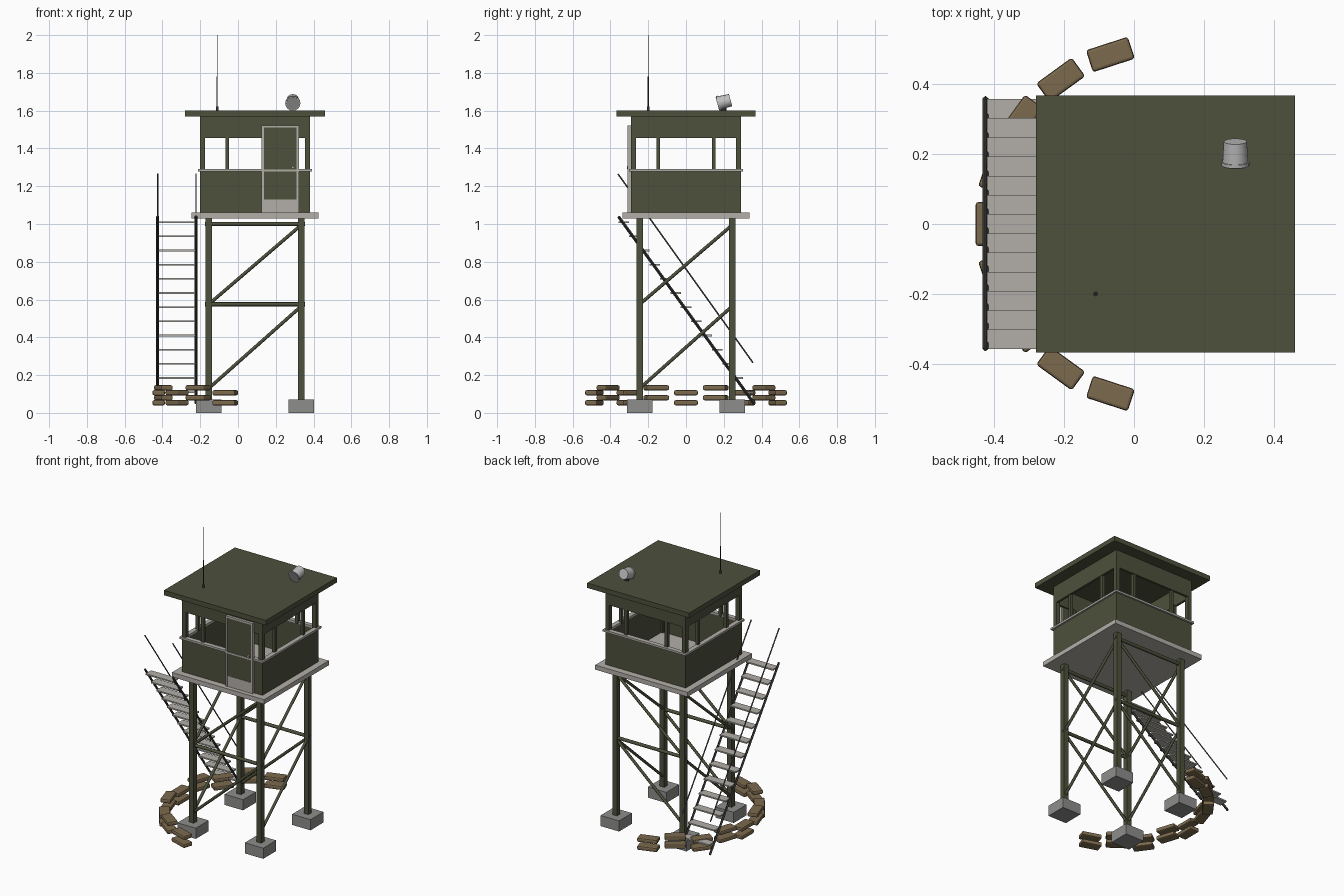
import bpy, math
from mathutils import Vector

if "Cube" in bpy.data.objects:
    bpy.data.objects.remove(bpy.data.objects["Cube"])

CX = 0.09  # tower centre line


def mat(name, r, g, b):
    m = bpy.data.materials.new(name)
    m.diffuse_color = (r, g, b, 1)
    m.use_nodes = True
    m.node_tree.nodes["Principled BSDF"].inputs["Base Color"].default_value = m.diffuse_color
    return m


OLIVE = mat("olive_paint", 0.075, 0.082, 0.045)
GREY = mat("light_grey_metal", 0.45, 0.43, 0.40)
CONCRETE = mat("concrete", 0.27, 0.27, 0.265)
DARK = mat("dark_metal", 0.035, 0.037, 0.033)
RAIL = mat("rail_metal", 0.10, 0.10, 0.10)
SAND = mat("sandbag_cloth", 0.20, 0.143, 0.075)
LAMP = mat("lamp_metal", 0.52, 0.52, 0.52)


def box(name, x0, x1, y0, y1, z0, z1, m, rot=0, bevel=0):
    bpy.ops.mesh.primitive_cube_add(
        size=1, location=((x0 + x1) / 2, (y0 + y1) / 2, (z0 + z1) / 2))
    o = bpy.context.object
    o.name = name
    o.scale = (x1 - x0, y1 - y0, z1 - z0)
    bpy.ops.object.transform_apply(location=False, rotation=False, scale=True)
    o.rotation_euler.z = rot
    o.data.materials.append(m)
    if bevel:
        b = o.modifiers.new("soft_edges", 'BEVEL')
        b.width = bevel
        b.segments = 2
    return o


def rod(name, a, b, r, m, sides=8, r2=None):
    a, b = Vector(a), Vector(b)
    d = b - a
    bpy.ops.mesh.primitive_cone_add(
        vertices=sides, radius1=r, radius2=r if r2 is None else r2,
        depth=d.length, location=(a + b) / 2)
    o = bpy.context.object
    o.name = name
    o.rotation_euler = d.to_track_quat('Z', 'Y').to_euler()
    o.data.materials.append(m)
    if sides > 6:
        bpy.ops.object.shade_smooth_by_angle(angle=math.radians(50))
    return o


def ring(name, half, t, z0, z1, m):
    # four walls around the cabin centre
    for s in (-1, 1):
        e = sorted((s * half, s * (half - t)))
        box(name + "_x", CX - half, CX + half, e[0], e[1], z0, z1, m)
        box(name + "_y", CX + e[0], CX + e[1], -half + t, half - t, z0, z1, m)


# Footings and legs
L = 0.245
for sx in (-1, 1):
    for sy in (-1, 1):
        x, y = CX + sx * L, sy * L
        box("footing", x - .067, x + .067, y - .067, y + .067, 0, .07, CONCRETE)
        box("leg", x - .017, x + .017, y - .017, y + .017, .07, 1.03, OLIVE)

# Braces: beams front and back, one diagonal per bay on every side
for s in (-1, 1):
    for z in (.575, 1.0):
        rod("cross_beam", (CX - L - .02, s * L, z), (CX + L + .02, s * L, z), .011, OLIVE)
    for z0, z1 in ((.13, .565), (.575, .995)):
        rod("diagonal_brace", (CX - L, s * L, z0), (CX + L, s * L, z1), .009, OLIVE)
        rod("diagonal_brace", (CX + s * L, -L, z0), (CX + s * L, L, z1), .009, OLIVE)

# Platform, cabin walls, sill and roof
box("platform", CX - .335, CX + .335, -.335, .335, 1.03, 1.06, GREY)
ring("lower_wall", .292, .015, 1.06, 1.28, OLIVE)
ring("upper_wall", .292, .015, 1.455, 1.572, OLIVE)
ring("window_sill", .303, .03, 1.277, 1.29, GREY)
box("roof", CX - .37, CX + .37, -.368, .368, 1.57, 1.602, OLIVE)

# Corner posts and window posts
for sx in (-1, 1):
    for sy in (-1, 1):
        x, y = CX + sx * .278, sy * .278
        box("corner_post", x - .014, x + .014, y - .014, y + .014, 1.06, 1.572, OLIVE)
        for px, py in ((CX + sx * .147, y), (x, sy * .147)):
            box("window_post", px - .01, px + .01, py - .01, py + .01, 1.28, 1.46, OLIVE)

# Door with frame, kick plate and handle
box("door", .132, .315, -.304, -.285, 1.06, 1.515, OLIVE)
box("kick_plate", .138, .312, -.307, -.303, 1.06, 1.13, GREY)
for x in (.125, .31):
    box("door_frame_side", x, x + .012, -.309, -.288, 1.06, 1.522, GREY)
box("door_frame_top", .125, .322, -.309, -.288, 1.51, 1.522, GREY)
box("door_frame_middle", .125, .322, -.308, -.29, 1.277, 1.288, GREY)
rod("door_handle", (.29, -.300, 1.30), (.29, -.313, 1.30), .008, GREY)

# Stairs: treads, stringers and handrails
for i in range(13):
    y, z = .33 - .055 * i, .11 + .075 * i
    box("tread", -.42, -.225, y - .028, y + .028, z - .005, z + .004, GREY)
for x in (-.425, -.222):
    rod("stringer", (x, .36, .05), (x, -.358, 1.04), .008, DARK, 4)
    rod("handrail", (x, .355, .265), (x, -.36, 1.265), .004, RAIL, 6)

# Sandbag arc: every other stack sits half a bag higher
R = 0.51
for i in range(9):
    a = math.radians(108 + 18 * i)
    x, y = CX + R * math.cos(a), R * math.sin(a)
    for k in range(2):
        z = .04 + .0265 * (i % 2) + .053 * k
        box("sandbag", x - .033, x + .033, y - .063, y + .063, z, z + .027,
            SAND, rot=a, bevel=.008)

# Antenna
rod("antenna_base", (-.11, -.2, 1.6), (-.11, -.2, 1.622), .007, DARK)
rod("antenna_lower", (-.11, -.2, 1.62), (-.11, -.2, 1.78), .003, DARK, 6)
rod("antenna_tip", (-.11, -.2, 1.78), (-.11, -.2, 2.0), .0015, RAIL, 6)

# Searchlight, tilted down towards the front
rod("lamp_mount", (.29, .2, 1.6), (.29, .2, 1.64), .015, DARK)
rod("lamp_body", (.29, .172, 1.639), (.29, .236, 1.656), .037, LAMP, 16, .033)
rod("lamp_rim", (.29, .168, 1.638), (.29, .178, 1.6405), .040, LAMP, 16)
rod("lamp_lens", (.29, .166, 1.6375), (.29, .169, 1.6383), .035, CONCRETE, 16)
